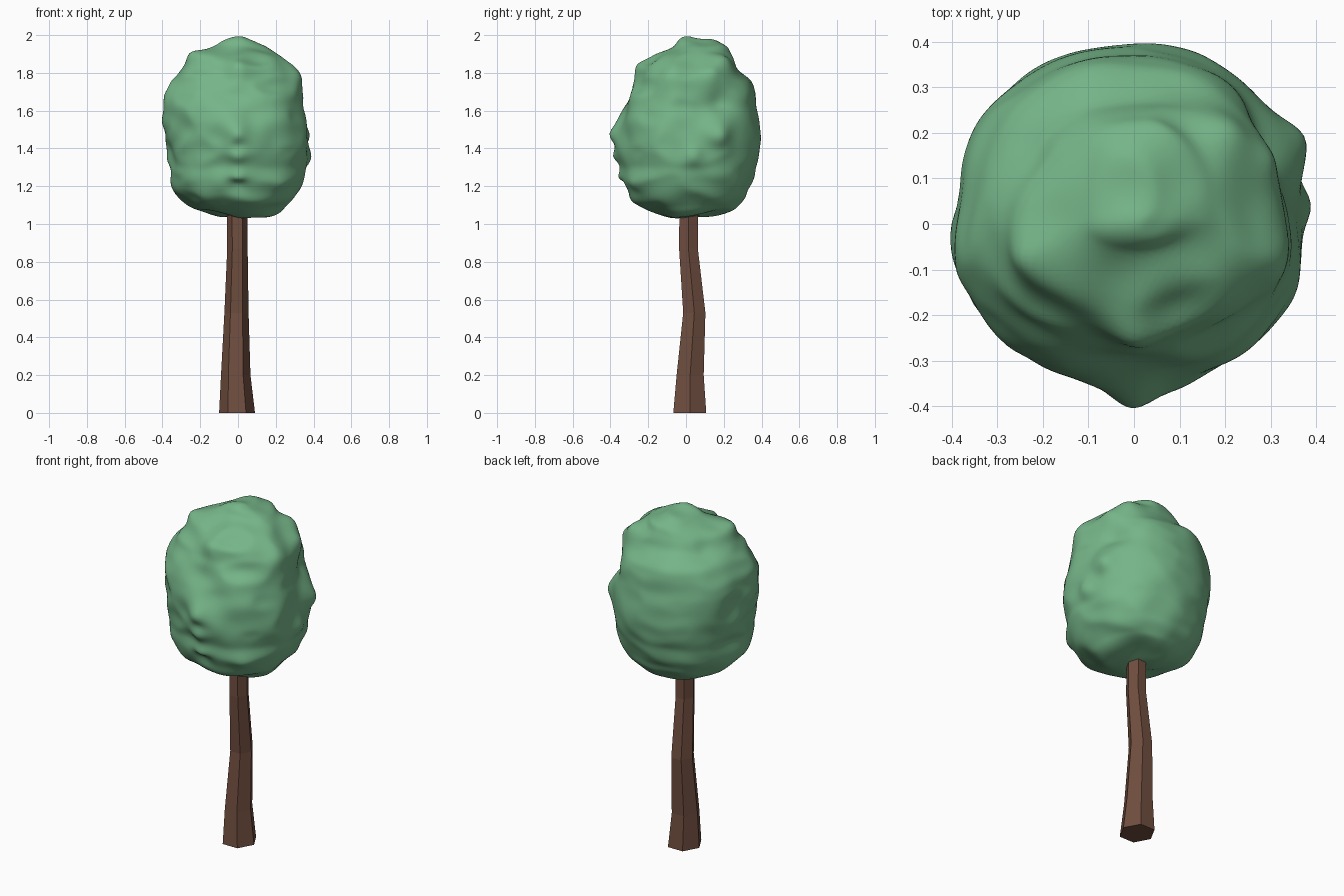
import bpy, bmesh, math
from mathutils import Vector, noise

cube = bpy.data.objects.get("Cube")
if cube:
    bpy.data.objects.remove(cube, do_unlink=True)


def make_material(name, rgb):
    mat = bpy.data.materials.new(name)
    mat.use_nodes = True
    mat.diffuse_color = (*rgb, 1)
    mat.node_tree.nodes["Principled BSDF"].inputs["Base Color"].default_value = (*rgb, 1)
    return mat


def make_object(name, bm, mat, smooth):
    bmesh.ops.recalc_face_normals(bm, faces=bm.faces)
    for face in bm.faces:
        face.smooth = smooth
    mesh = bpy.data.meshes.new(name)
    bm.to_mesh(mesh)
    bm.free()
    mesh.materials.append(mat)
    obj = bpy.data.objects.new(name, mesh)
    bpy.context.collection.objects.link(obj)
    return obj


# Trunk: six-sided rings lofted along a bent path (x, y, z, radius)
SIDES = 6
path = [(-.005, .02, 0, .095), (-.012, .022, .2, .078), (-.008, .044, .53, .064),
        (-.003, .013, .87, .054), (-.005, .015, 1.15, .054)]
bm = bmesh.new()
rings = []
for x, y, z, r in path:
    angles = [math.tau * i / SIDES for i in range(SIDES)]
    # Slightly deeper than wide, so the flat sides reach as far as the corners
    rings.append([bm.verts.new((x + r * math.cos(a), y + 1.06 * r * math.sin(a), z)) for a in angles])
for low, high in zip(rings, rings[1:]):
    for i in range(SIDES):
        j = (i + 1) % SIDES
        bm.faces.new((low[i], low[j], high[j], high[i]))
bm.faces.new(rings[0])
bm.faces.new(rings[-1])
make_object("trunk", bm, make_material("bark brown", (.162, .076, .05)), False)

# Foliage outline: relative height, then reach to -x, +x, -y, +y
outline = [(-1, .5, .65, .6, .75), (-.87, .5, .5, .52, .55), (-.72, .48, .47, .44, .46),
           (-.45, .4, .4, .37, .41), (-.2, .385, .375, .36, .4), (.22, .405, .345, .345, .38),
           (.5, .4, .375, .3, .405), (.66, .38, .38, .32, .35), (.8, .39, .32, .28, .37),
           (.88, .24, .32, .15, .42), (.95, .25, .25, .17, .38), (1, .25, .22, .18, .34)]

# Bumps and dents on the crown: position, height, width
bumps = [((0, -.36, 1.48), .055, .055), ((0, -.34, 1.37), .04, .045), ((0, -.33, 1.26), .04, .045),
         ((0, -.34, 1.2), -.03, .04), ((0, -.35, 1.42), -.02, .03),
         ((.37, .04, 1.37), .04, .05), ((.35, .18, 1.48), .06, .06), ((.3, .18, 1.66), -.03, .08),
         ((-.37, -.11, 1.64), .02, .06), ((.2, .2, 1.86), .04, .06), ((.29, .14, 1.79), .03, .05),
         ((-.23, -.07, 1.88), .04, .06), ((0, -.22, 1.82), .04, .05), ((.31, -.1, 1.78), .03, .06),
         ((-.09, .03, 1.04), .03, .05), ((.14, -.08, 1.04), .02, .06),
         ((.22, -.28, 1.2), .03, .07), ((-.22, .15, 1.84), -.03, .08)]


def reach_at(h):
    for a, b in zip(outline, outline[1:]):
        if h <= b[0]:
            t = (h - a[0]) / (b[0] - a[0])
            return [p + (q - p) * t for p, q in zip(a[1:], b[1:])]
    return outline[-1][1:]


def crown_point(p):
    left, right, front, back = reach_at(p.z)
    flat = math.hypot(p.x, p.y)
    squareness = 1
    if flat > 1e-6:
        c, s = abs(p.x) / flat, abs(p.y) / flat
        squareness = (c ** 2.2 + s ** 2.2) ** (-1 / 2.2)
    x = p.x * squareness * (right if p.x > 0 else left)
    y = p.y * squareness * (back if p.y > 0 else front)
    return Vector((x, y + .03 * max(0, p.z) ** 6, 1.515 + .48 * p.z))


bm = bmesh.new()
bmesh.ops.create_icosphere(bm, subdivisions=6, radius=1)
for vert in bm.verts:
    p = vert.co.copy()
    co = crown_point(p)
    # Broad lumps and sideways ledges, calmer towards the back, then the listed bumps
    calm = 1 - .6 * max(0, p.y)
    lump = .018 * noise.noise(co * 7 + Vector((3, 1, 5)))
    ledge = .028 * (.22 - abs(noise.noise(Vector((co.x * 5, co.y * 5, co.z * 9)))))
    push = calm * (lump + ledge)
    for spot, height, width in bumps:
        push += height * math.exp(-((co - Vector(spot)).length / width) ** 1.5)
    vert.co = co + p * push
    vert.co.z = min(2, max(1.015, vert.co.z))
for _ in range(3):
    bmesh.ops.smooth_vert(bm, verts=bm.verts, factor=.5, use_axis_x=True, use_axis_y=True, use_axis_z=True)
make_object("foliage", bm, make_material("leaf green", (.18, .465, .25)), True)
